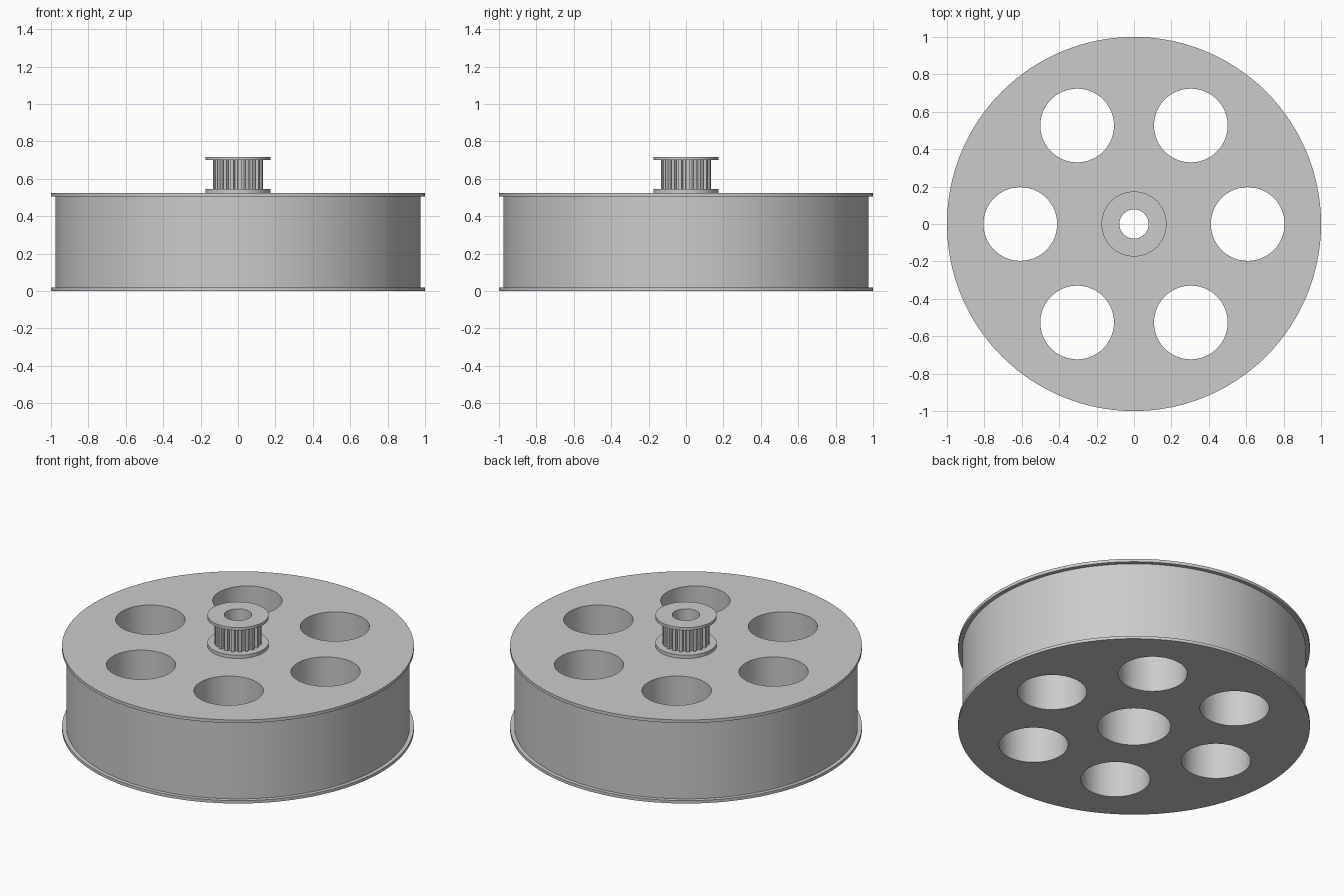
import bpy, bmesh
from math import cos, sin, pi, radians

cube = bpy.data.objects.get("Cube")
if cube:
    bpy.data.objects.remove(cube, do_unlink=True)

grey = bpy.data.materials.new("plain grey")
grey.use_nodes = True
GREY = (0.6, 0.6, 0.6, 1)
grey.diffuse_color = GREY
grey.node_tree.nodes["Principled BSDF"].inputs["Base Color"].default_value = GREY

BORE = 0.078
DECK = 0.524


def lathe(name, profile, angles, groove=lambda i: 0):
    """Turn a closed (radius, z) profile; groove cuts into radii beyond the bore."""
    bm = bmesh.new()
    rings = []
    for i, a in enumerate(angles):
        radii = [(r - groove(i) if r > BORE else r, z) for r, z in profile]
        rings.append([bm.verts.new((r * cos(a), r * sin(a), z)) for r, z in radii])
    n = len(profile)
    for i, ring in enumerate(rings):
        nxt = rings[(i + 1) % len(rings)]
        for j in range(n):
            k = (j + 1) % n
            bm.faces.new((ring[j], nxt[j], nxt[k], ring[k]))
    bmesh.ops.recalc_face_normals(bm, faces=bm.faces)
    mesh = bpy.data.meshes.new(name)
    bm.to_mesh(mesh)
    bm.free()
    mesh.materials.append(grey)
    obj = bpy.data.objects.new(name, mesh)
    bpy.context.collection.objects.link(obj)
    return obj


def activate(obj):
    bpy.ops.object.select_all(action='DESELECT')
    obj.select_set(True)
    bpy.context.view_layer.objects.active = obj


def circle(count):
    return [2 * pi * i / count for i in range(count)]


def tube(r, z0, z1):
    return [(BORE, z0), (r, z0), (r, z1), (BORE, z1)]


# Wheel body with thin rims and a wide centre recess underneath
wheel = lathe("wheel", [
    (0.209, 0), (1, 0), (1, 0.018), (0.976, 0.018),
    (0.976, 0.505), (1, 0.505), (1, DECK),
    (BORE, DECK), (BORE, 0.48), (0.209, 0.48)], circle(128))

# Six lightening holes straight through the wheel
for a in circle(6):
    bpy.ops.mesh.primitive_cylinder_add(
        vertices=64, radius=0.197, depth=1,
        location=(0.608 * cos(a), 0.608 * sin(a), 0.26))
    cutter = bpy.context.object
    cutter.name = "hole_cutter"
    cutter.hide_render = True
    activate(wheel)
    mod = wheel.modifiers.new("hole", 'BOOLEAN')
    mod.operation = 'DIFFERENCE'
    mod.solver = 'EXACT'
    mod.object = cutter
    bpy.ops.object.modifier_apply(modifier=mod.name)
    bpy.data.objects.remove(cutter, do_unlink=True)

# Small toothed pulley between two flanges
TEETH = 20
tooth_angles = [2 * pi * (t + f) / TEETH
                for t in range(TEETH) for f in (0, 0.45, 0.55, 0.9)]
teeth = lathe("pulley_teeth", tube(0.134, 0.545, 0.7), tooth_angles,
              lambda i: 0.018 if i % 4 > 1 else 0)
lower = lathe("pulley_lower_flange", tube(0.174, DECK, 0.545), circle(64))
upper = lathe("pulley_upper_flange", tube(0.174, 0.7, 0.718), circle(64))

for part in (wheel, teeth, lower, upper):
    activate(part)
    bpy.ops.object.shade_smooth_by_angle(angle=radians(25))
